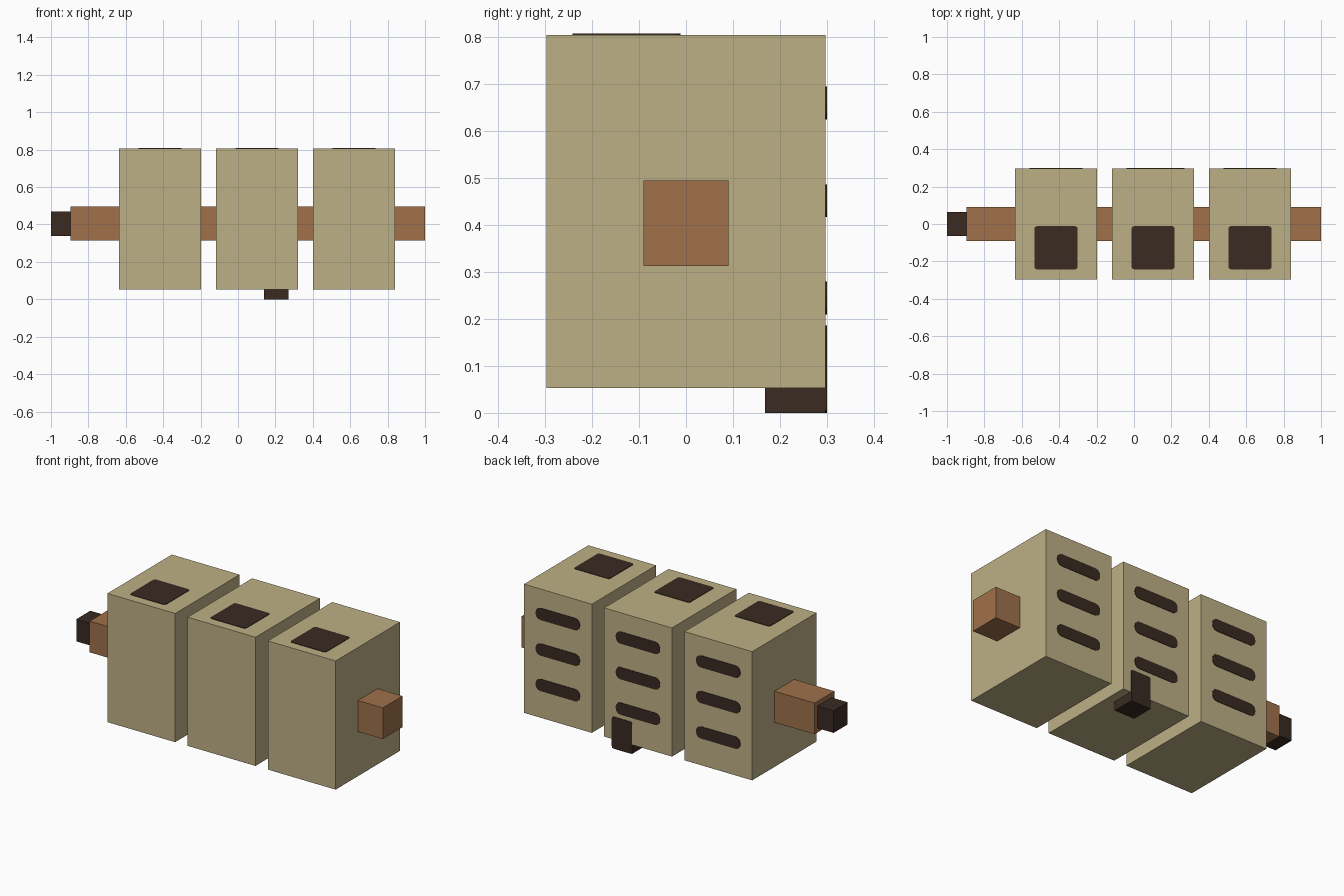
import bpy
import bmesh
from math import cos, sin, pi
from mathutils import Matrix, Vector

cube = bpy.data.objects.get("Cube")
if cube:
    bpy.data.objects.remove(cube, do_unlink=True)


def make_material(name, rgb):
    mat = bpy.data.materials.new(name)
    mat.use_nodes = True
    color = (*rgb, 1.0)
    mat.diffuse_color = color
    mat.node_tree.nodes["Principled BSDF"].inputs["Base Color"].default_value = color
    return mat


TAN = make_material("tan", (0.515, 0.434, 0.235))
BROWN = make_material("copper brown", (0.35, 0.165, 0.070))
DARK = make_material("dark brown", (0.042, 0.024, 0.016))


def add_object(name, bm, mat):
    bmesh.ops.recalc_face_normals(bm, faces=bm.faces)
    mesh = bpy.data.meshes.new(name)
    bm.to_mesh(mesh)
    bm.free()
    mesh.materials.append(mat)
    obj = bpy.data.objects.new(name, mesh)
    bpy.context.collection.objects.link(obj)
    return obj


def box(name, low, high, mat):
    low, high = Vector(low), Vector(high)
    bm = bmesh.new()
    bmesh.ops.create_cube(bm, size=1, matrix=Matrix.Translation((low + high) / 2)
                          @ Matrix.Diagonal((*(high - low), 1)))
    return add_object(name, bm, mat)


def plate(name, center, width, height, radius, mat, upright=False, thick=0.003):
    """Thin rounded rectangle lying flat, or standing and facing the back."""
    bm = bmesh.new()
    verts = []
    for corner, (sx, sy) in enumerate([(1, 1), (-1, 1), (-1, -1), (1, -1)]):
        for step in range(4):
            a = (corner + step / 3) * pi / 2
            verts.append(bm.verts.new((sx * (width / 2 - radius) + radius * cos(a),
                                       sy * (height / 2 - radius) + radius * sin(a), 0)))
    face = bm.faces.new(verts)
    ext = bmesh.ops.extrude_face_region(bm, geom=[face])
    moved = [v for v in ext["geom"] if isinstance(v, bmesh.types.BMVert)]
    bmesh.ops.translate(bm, verts=moved, vec=(0, 0, thick))
    turn = Matrix.Rotation(-pi / 2, 4, 'X') if upright else Matrix()
    bm.transform(Matrix.Translation(center) @ turn)
    return add_object(name, bm, mat)


BACK, BOTTOM, TOP = 0.297, 0.053, 0.805

# Three tall blocks, each with a top patch and three slots on its back
for label, x in [("right", -0.417), ("middle", 0.102), ("left", 0.62)]:
    box(f"{label}_block", (x - 0.219, -BACK, BOTTOM), (x + 0.219, BACK, TOP), TAN)
    plate(f"{label}_top_patch", (x, -0.127, TOP), 0.23, 0.23, 0.012, DARK)
    for i, z in enumerate((0.66, 0.452, 0.245)):
        plate(f"{label}_back_slot_{i + 1}", (x, BACK, z), 0.285, 0.07, 0.03, DARK, upright=True)

# Shaft running through the blocks, with a dark tip at one end
box("shaft", (-0.895, -0.091, 0.313), (1.0, 0.091, 0.495), BROWN)
box("shaft_tip", (-1.0, -0.065, 0.339), (-0.89, 0.065, 0.468), DARK)

# Peg under the middle block and its strip up the back face
box("peg", (0.14, 0.168, 0.0), (0.27, BACK, BOTTOM + 0.01), DARK)
plate("peg_back_strip", (0.205, BACK, 0.093), 0.13, 0.186, 0.012, DARK, upright=True)
